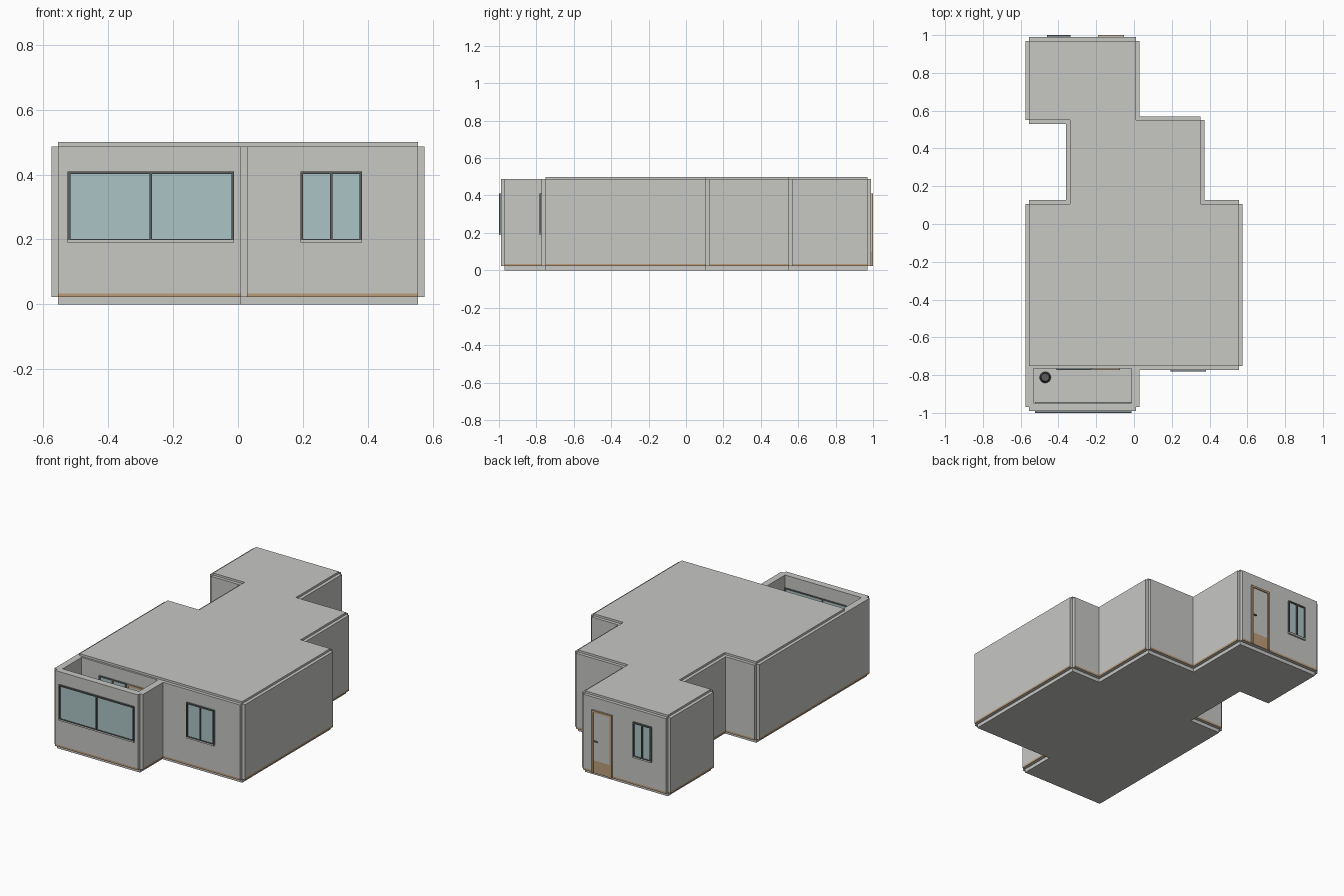
import bpy
import bmesh
from mathutils import Vector

old = bpy.data.objects.get("Cube")
if old:
    bpy.data.objects.remove(old, do_unlink=True)


def material(name, rgb):
    m = bpy.data.materials.new(name)
    m.use_nodes = True
    colour = (*rgb, 1.0)
    m.diffuse_color = colour
    m.node_tree.nodes["Principled BSDF"].inputs["Base Color"].default_value = colour
    return m


PLASTER = material("plaster grey", (0.57, 0.57, 0.55))
WOOD = material("warm wood", (0.50, 0.34, 0.19))
GLASS = material("pale blue glass", (0.41, 0.55, 0.56))
FRAME = material("dark frame grey", (0.11, 0.11, 0.11))


def add_object(name, bm, *mats):
    mesh = bpy.data.meshes.new(name)
    bm.to_mesh(mesh)
    bm.free()
    for m in mats:
        mesh.materials.append(m)
    obj = bpy.data.objects.new(name, mesh)
    bpy.context.collection.objects.link(obj)
    return obj


def box_bm(xs, ys, zs):
    bm = bmesh.new()
    bmesh.ops.create_cube(bm, size=1)
    for v in bm.verts:
        v.co = [min(r) if c < 0 else max(r) for c, r in zip(v.co, (xs, ys, zs))]
    bm.normal_update()
    return bm


def box(name, xs, ys, zs, mat):
    return add_object(name, box_bm(xs, ys, zs), mat)


def prism(name, outline, z0, z1, mat):
    bm = bmesh.new()
    base = bm.faces.new([bm.verts.new((x, y, z0)) for x, y in outline])
    top = bmesh.ops.extrude_face_region(bm, geom=[base])["geom"]
    bmesh.ops.translate(bm, vec=(0, 0, z1 - z0),
                        verts=[g for g in top if isinstance(g, bmesh.types.BMVert)])
    bmesh.ops.recalc_face_normals(bm, faces=bm.faces)
    return add_object(name, bm, mat)


# Main dimensions
SIDE, INNER, END, FRONT = 0.555, 0.01, 0.97, -0.752
SLAB, SKIRT, WALL_TOP, ROOF_TOP = 0.022, 0.034, 0.487, 0.5
CLAD, BALCONY_WALL = 0.02, 0.022

# Rooms behind the balcony, counter-clockwise
rooms = [(INNER, FRONT), (SIDE, FRONT), (SIDE, 0.107), (0.353, 0.107),
         (0.353, 0.55), (INNER, 0.55), (INNER, END), (-SIDE, END),
         (-SIDE, 0.55), (-0.34, 0.55), (-0.34, 0.107), (-SIDE, 0.107)]
footprint = [(-SIDE, -END), (INNER, -END)] + rooms

prism("floor_slab", footprint, 0, SLAB, PLASTER)
prism("rooms_and_roof", rooms + [(-SIDE, FRONT)], SLAB, ROOF_TOP, PLASTER)

# Outer wall panels with a wooden skirting band on the outward face
for i, start in enumerate(footprint):
    a, b = Vector(start), Vector(footprint[(i + 1) % len(footprint)])
    d = (b - a).normalized()
    out = Vector((d.y, -d.x))
    c = b + out * CLAD
    bm = box_bm((a.x, c.x), (a.y, c.y), (SLAB, WALL_TOP))
    bmesh.ops.bisect_plane(bm, geom=bm.verts[:] + bm.edges[:] + bm.faces[:],
                           plane_co=(0, 0, SKIRT), plane_no=(0, 0, 1))
    bm.normal_update()
    for f in bm.faces:
        outward = f.normal.dot(out.to_3d()) > 0.9
        f.material_index = int(outward and f.calc_center_median().z < SKIRT)
    add_object(f"wall_panel_{i + 1}", bm, PLASTER, WOOD)

# Open balcony: inner walls and the house wall behind it
inner_y = -END + BALCONY_WALL
low = (SLAB, WALL_TOP)
box("balcony_front_wall", (-SIDE, INNER), (-END, inner_y), low, PLASTER)
box("balcony_right_wall", (-SIDE, -SIDE + BALCONY_WALL), (inner_y, FRONT), low, PLASTER)
box("balcony_left_wall", (INNER - BALCONY_WALL, INNER), (inner_y, FRONT), low, PLASTER)
box("balcony_back_wall", (-SIDE + BALCONY_WALL, INNER - BALCONY_WALL),
    (FRONT - 0.012, FRONT), low, PLASTER)


def window(name, x0, x1, y, side, split=0.5, z0=0.198, z1=0.41, depth=0.01):
    """Two-pane window on a wall facing side (-1 front, 1 back)."""
    t = 0.008
    ys = (y, y + side * depth)
    mid = x0 + (x1 - x0) * split
    box(name + "_glass", (x0, x1), (y, y + side * depth * 0.3), (z0, z1), GLASS)
    for part, x in (("right", x0), ("middle", mid - t / 2), ("left", x1 - t)):
        box(f"{name}_{part}_post", (x, x + t), ys, (z0, z1), FRAME)
    box(name + "_head", (x0, x1), ys, (z1 - t, z1), FRAME)
    box(name + "_bottom_rail", (x0, x1), ys, (z0, z0 + t / 2), FRAME)
    box(name + "_sill", (x0, x1), ys, (z0 - t, z0), PLASTER)


def door(name, x0, x1, y, side, z1=0.41):
    """Framed door with pale upper panel, wooden kick panel and handle."""
    t = 0.012
    ys = (y, y + side * 0.01)
    leaf = (y, y + side * 0.004)
    box(name + "_upper_panel", (x0, x1), leaf, (0.1, z1), PLASTER)
    box(name + "_kick_panel", (x0, x1), leaf, (SLAB, 0.1), WOOD)
    for part, x in (("right", x0), ("left", x1 - t)):
        box(f"{name}_{part}_jamb", (x, x + t), ys, (SLAB, z1), WOOD)
    box(name + "_head", (x0, x1), ys, (z1 - t, z1), WOOD)
    box(name + "_handle", (x1 - 0.04, x1 - 0.018), ys, (0.215, 0.223), FRAME)


outer_front = -END - CLAD
window("balcony_window", -0.525, -0.012, outer_front, -1)
window("balcony_window_inside", -0.525, -0.012, inner_y, 1, depth=0.006)
window("front_window", 0.193, 0.382, FRONT - CLAD, -1)
window("inner_window", -0.41, -0.225, FRONT - 0.012, -1, depth=0.008)
window("back_window", -0.46, -0.335, END + CLAD, 1)
door("inner_door", -0.22, -0.075, FRONT - 0.012, -1)
door("back_door", -0.19, -0.053, END + CLAD, 1)

# Small stacked fitting on the balcony floor
bm = bmesh.new()
for k, r in enumerate((0.03, 0.022, 0.026)):
    made = bmesh.ops.create_cone(bm, cap_ends=True, segments=16,
                                 radius1=r, radius2=r * 0.8, depth=0.02)
    bmesh.ops.translate(bm, verts=made["verts"],
                        vec=(-0.47, -0.812, SLAB + 0.01 + 0.02 * k))
add_object("balcony_fitting", bm, FRAME)
